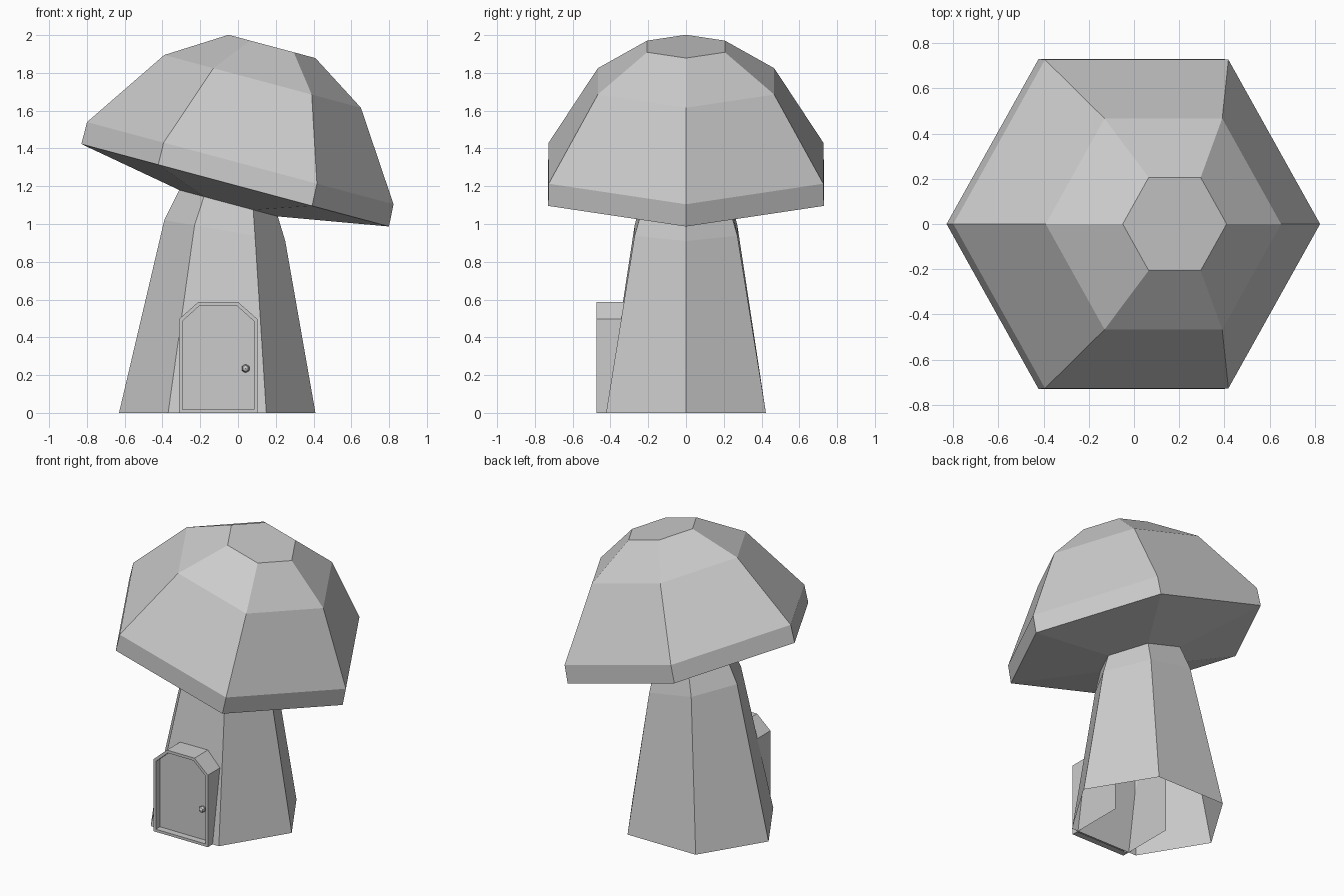
import bpy, bmesh, math

if "Cube" in bpy.data.objects:
    bpy.data.objects.remove(bpy.data.objects["Cube"])


def finish(name, bm):
    mesh = bpy.data.meshes.new(name)
    bm.to_mesh(mesh)
    bm.free()
    obj = bpy.data.objects.new(name, mesh)
    bpy.context.collection.objects.link(obj)
    return obj


def bridge(bm, a, b):
    n = len(a)
    for i in range(n):
        j = (i + 1) % n
        bm.faces.new((a[i], a[j], b[j], b[i]))


def hex_ring(bm, cx, cz, rx, half_y, tilt):
    """Hexagon leaning towards +x by tilt degrees."""
    t = math.radians(tilt)
    ring = []
    for i in range(6):
        a = math.radians(60 * i)
        u = rx * math.cos(a)
        y = half_y * math.sin(a) / math.sin(math.radians(60))
        ring.append(bm.verts.new((cx + u * math.cos(t), y, cz - u * math.sin(t))))
    return ring


def loft(name, rings, close_top=False):
    bm = bmesh.new()
    loops = [hex_ring(bm, *r) for r in rings]
    for a, b in zip(loops, loops[1:]):
        bridge(bm, a, b)
    if close_top:
        bm.faces.new(loops[-1])
    return finish(name, bm)


# Bent stem, open underneath: centre x, centre z, x radius, half depth, tilt
neck = (-0.05, 1.11, 0.27, 0.233, 15)
loft("stem", [(-0.11, 0, 0.52, 0.423, 0),
              (-0.07, 0.965, 0.325, 0.272, 9.8), neck])

# Tilted cap, from the underside at the neck up to the flat crown
loft("cap", [neck,
             (-0.015, 1.205, 0.843, 0.73, 15),
             (0.012, 1.322, 0.84, 0.727, 15),
             (0.13, 1.755, 0.539, 0.467, 15),
             (0.18, 1.94, 0.238, 0.206, 15)], close_top=True)


def arch(bm, half, bottom, shoulder, top, flat, y):
    """Chamfered doorway outline at depth y."""
    cx = -0.105
    pts = [(-half, bottom), (half, bottom), (half, shoulder),
           (flat, top), (-flat, top), (-half, shoulder)]
    return [bm.verts.new((cx + x, y, z)) for x, z in pts]


# Door surround: front rim, recess and outer walls running back into the stem
bm = bmesh.new()
outer = (0.207, 0, 0.497, 0.587, 0.105)
inner = (0.19, 0.018, 0.485, 0.568, 0.098)
back = arch(bm, *outer, -0.06)
lip = arch(bm, *outer, -0.43)
front = arch(bm, *outer, -0.475)
rim = arch(bm, *inner, -0.475)
recess = arch(bm, *inner, -0.43)
for a, b in ((lip, front), (front, rim), (rim, recess)):
    bridge(bm, a, b)
for i in range(1, 6):  # no floor behind the sill
    j = (i + 1) % 6
    bm.faces.new((back[i], back[j], lip[j], lip[i]))
finish("door_frame", bm)

# Door panel
bm = bmesh.new()
bm.faces.new(arch(bm, *inner, -0.43))
finish("door", bm)

# Faceted door knob
bpy.ops.mesh.primitive_uv_sphere_add(segments=6, ring_count=4, radius=0.023,
                                     location=(0.04, -0.447, 0.235),
                                     rotation=(math.radians(90), 0, 0))
bpy.context.object.name = "door_knob"
